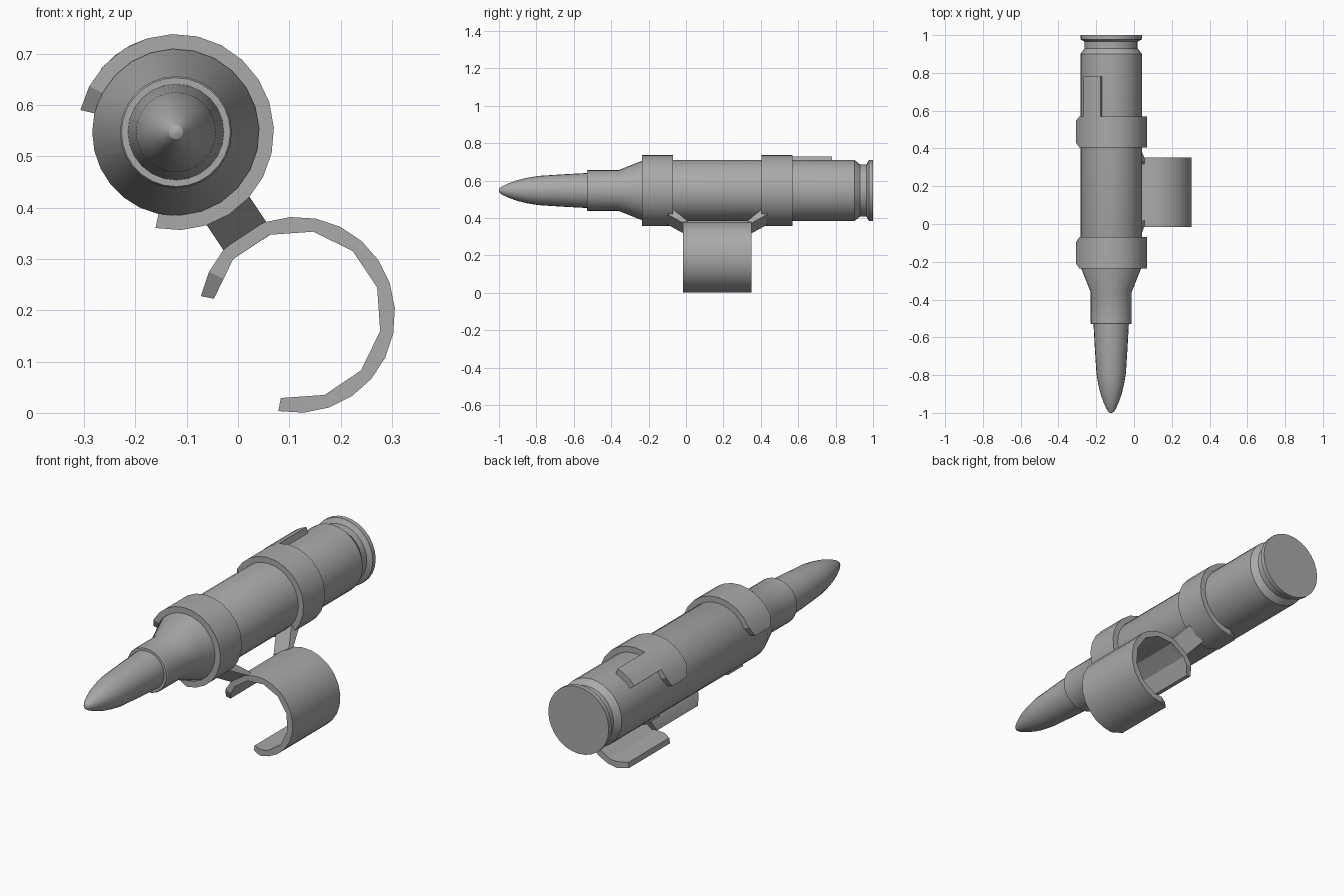
import bpy, bmesh
from math import sin, cos, pi, radians
from mathutils import Vector

cube = bpy.data.objects.get("Cube")
if cube:
    bpy.data.objects.remove(cube, do_unlink=True)

metal = bpy.data.materials.new("plain_grey")
GREY = (0.4, 0.4, 0.4, 1)
metal.diffuse_color = GREY
metal.use_nodes = True
metal.node_tree.nodes["Principled BSDF"].inputs["Base Color"].default_value = GREY

ROUND = (-0.121, 0.547)    # x, z of the cartridge axis
HOOK = (0.115, 0.191)      # x, z of the lower clip axis
MID = 0.168                # y of the holder's plane of symmetry


def finish(name, bm):
    bmesh.ops.recalc_face_normals(bm, faces=bm.faces)
    mesh = bpy.data.meshes.new(name)
    bm.to_mesh(mesh)
    bm.free()
    mesh.materials.append(metal)
    ob = bpy.data.objects.new(name, mesh)
    bpy.context.collection.objects.link(ob)
    bpy.ops.object.select_all(action='DESELECT')
    ob.select_set(True)
    bpy.context.view_layer.objects.active = ob
    bpy.ops.object.shade_smooth_by_angle(angle=radians(28))
    return ob


def skin(bm, rings):
    """Join equal rings of vertices and cap both ends."""
    n = len(rings[0])
    for a, b in zip(rings, rings[1:]):
        for i in range(n):
            j = (i + 1) % n
            bm.faces.new((a[i], a[j], b[j], b[i]))
    bm.faces.new(rings[0])
    bm.faces.new(rings[-1])


def lathe(name, profile, sides):
    """Turn (y, radius) points around the cartridge axis."""
    bm = bmesh.new()
    rings = []
    for y, r in profile:
        angles = [2 * pi * i / sides for i in range(sides)]
        rings.append([bm.verts.new((ROUND[0] + r * cos(a), y, ROUND[1] + r * sin(a)))
                      for a in angles])
    skin(bm, rings)
    return finish(name, bm)


def band(name, centre, inner, outer, start, end, y0, y1, steps, taper=0, coarse=False):
    """Curved strip along y, with optional clipped corners and coarser inside."""
    bm = bmesh.new()
    rings = []
    for i in range(steps + 1):
        a = radians(start + (end - start) * i / steps)
        t = taper if i in (0, steps) else 0
        r_in = inner * cos(radians(15)) if coarse and i % 2 else inner
        corners = ((r_in, y0 + t), (outer, y0 + t), (outer, y1 - t), (r_in, y1 - t))
        rings.append([bm.verts.new((centre[0] + r * cos(a), y, centre[1] + r * sin(a)))
                      for r, y in corners])
    skin(bm, rings)
    return finish(name, bm)


# Cartridge: case with shoulder and extractor groove, then the pointed bullet
lathe("cartridge_case", [
    (-0.53, 0.09), (-0.53, 0.106), (-0.525, 0.109), (-0.36, 0.109), (-0.225, 0.163),
    (0.9, 0.163), (0.93, 0.14), (0.965, 0.14), (0.978, 0.163), (1, 0.163)], 28)
lathe("bullet", [
    (-1, 0.004), (-0.995, 0.014), (-0.98, 0.024), (-0.95, 0.038), (-0.9, 0.056),
    (-0.85, 0.068), (-0.79, 0.078), (-0.65, 0.087), (-0.52, 0.094)], 24)

# Two upper clips around the case, and the latch tab behind the rear one
for name, y0, y1 in (("front_clip", -0.235, -0.07), ("rear_clip", 0.405, 0.57)):
    band(name, ROUND, 0.162, 0.191, -102, 167, y0, y1, 18, taper=0.025)
band("latch_tab", ROUND, 0.16, 0.191, 107, 140, 0.56, 0.78, 3)

# Lower open clip
band("lower_clip", HOOK, 0.165, 0.191, -101, 169, -0.015, 0.351, 18, taper=0.025, coarse=True)

# Slanted struts joining the upper clips to the lower one, mirrored about MID
out = Vector((HOOK[0] - ROUND[0], HOOK[1] - ROUND[1])).normalized()
side = Vector((-out.y, out.x))
strut = [(-0.1, 0.15), (-0.072, 0.15), (0.018, 0.238), (0.018, 0.268),
         (-0.012, 0.268), (-0.012, 0.243), (-0.1, 0.185)]
for name, flip in (("front_strut", 1), ("rear_strut", -1)):
    bm = bmesh.new()
    rings = []
    for t in (-0.05, 0.05):
        ring = []
        for y, r in strut:
            p = Vector(ROUND) + out * r + side * t
            ring.append(bm.verts.new((p.x, MID + flip * (y - MID), p.y)))
        rings.append(ring)
    skin(bm, rings)
    finish(name, bm)
